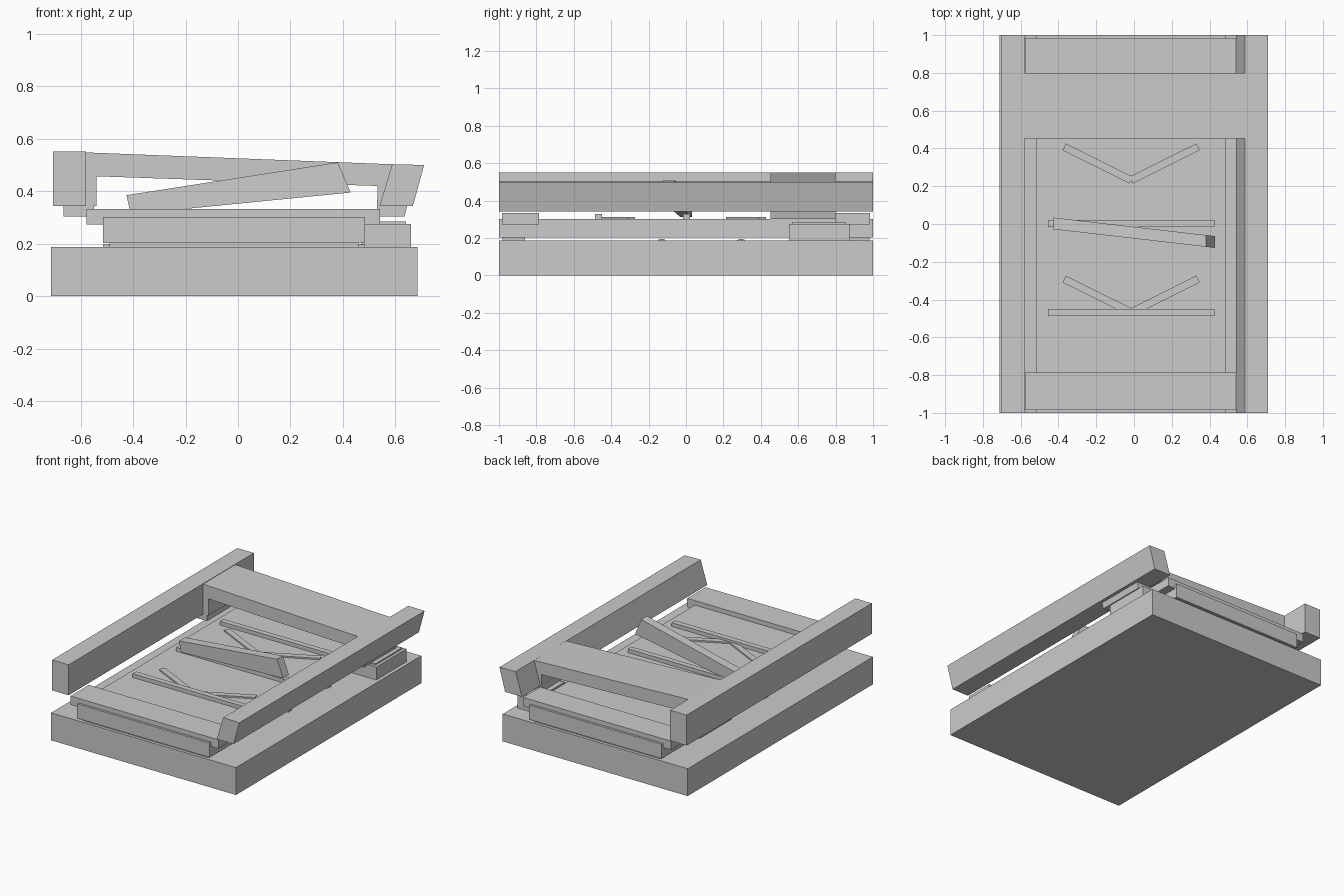
import bpy, bmesh
from math import radians, sin, cos, pi

if "Cube" in bpy.data.objects:
    bpy.data.objects.remove(bpy.data.objects["Cube"])


def prism(name, profile, y0, y1, shear=None):
    """Extrude an x-z profile along y; shear(x) optionally offsets y."""
    bm = bmesh.new()
    off = shear or (lambda x: 0.0)
    face = bm.faces.new([bm.verts.new((x, y0 + off(x), z)) for x, z in profile])
    new = bmesh.ops.extrude_face_region(bm, geom=[face])["geom"]
    bmesh.ops.translate(bm, vec=(0, y1 - y0, 0),
                        verts=[v for v in new if isinstance(v, bmesh.types.BMVert)])
    bmesh.ops.recalc_face_normals(bm, faces=bm.faces)
    mesh = bpy.data.meshes.new(name)
    bm.to_mesh(mesh)
    bm.free()
    ob = bpy.data.objects.new(name, mesh)
    bpy.context.collection.objects.link(ob)
    return ob


def box(name, x0, x1, y0, y1, z0, z1):
    return prism(name, [(x0, z0), (x1, z0), (x1, z1), (x0, z1)], y0, y1)


# Base block and the sliding tray above it
box("base", -0.713, 0.685, -1, 1, 0, 0.187)
box("tray", -0.515, 0.485, -1, 1, 0.203, 0.302)

# Spacers under the tray and crossbars on top, front and back
for side, (a, b, c, d) in {"front": (-0.98, -0.86, -0.985, -0.787),
                           "back": (0.87, 0.98, 0.80, 0.985)}.items():
    box(side + "_spacer", -0.49, 0.46, a, b, 0.18, 0.21)
    box(side + "_crossbar", -0.577, 0.542, c, d, 0.273, 0.333)

# Half-sunk rollers between base and tray
for i, y in enumerate((-0.13, 0.295)):
    bpy.ops.mesh.primitive_cylinder_add(vertices=24, radius=0.033, depth=1.0,
                                        location=(-0.015, y, 0.163),
                                        rotation=(0, pi / 2, 0))
    bpy.context.object.name = f"roller_{i}"
    bpy.ops.object.shade_smooth_by_angle()

# Side rails: left upright, right leaning outwards
box("left_rail", -0.705, -0.58, -1, 1, 0.343, 0.551)
prism("right_rail", [(0.54, 0.343), (0.667, 0.343), (0.71, 0.5), (0.588, 0.503)], -1, 1)

# Bridge joining the rails, with its feet
prism("bridge", [(-0.581, 0.343), (-0.54, 0.343), (-0.54, 0.457), (0.533, 0.42),
                 (0.53, 0.335), (0.56, 0.335), (0.61, 0.502), (-0.581, 0.548)], 0.452, 0.8)
box("left_foot", -0.665, -0.55, 0.452, 0.8, 0.303, 0.35)
prism("right_foot", [(0.53, 0.303), (0.635, 0.303), (0.647, 0.35), (0.53, 0.35)], 0.452, 0.8)

# Lug on the right side of the tray
box("side_lug", 0.47, 0.66, 0.55, 0.875, 0.187, 0.275)
box("lug_cap", 0.52, 0.64, 0.57, 0.855, 0.27, 0.285)

# Raised ribs across the tray
for i, y in enumerate((-0.468, 0.002, 0.472)):
    box(f"rib_{i}", -0.455, 0.425, y - 0.019, y + 0.019, 0.295, 0.328)

# Chevron strips on the tray
for i, y in enumerate((-0.468, 0.232)):
    for s, side in ((-1, "left"), (1, "right")):
        ang = radians(26.5)
        L = 0.396
        ob = box(f"chevron_{i}_{side}", -L / 2, L / 2, -0.02, 0.02, 0.295, 0.312)
        ob.location = (-0.015 + s * L / 2 * cos(ang), y + L / 2 * sin(ang), 0)
        ob.rotation_euler.z = s * ang

# Tilted lever lying over the tray
prism("lever", [(-0.425, 0.385), (0.38, 0.51), (0.43, 0.395), (-0.41, 0.312)],
      -0.031, 0.031, lambda x: -0.046 - 0.115 * x)
